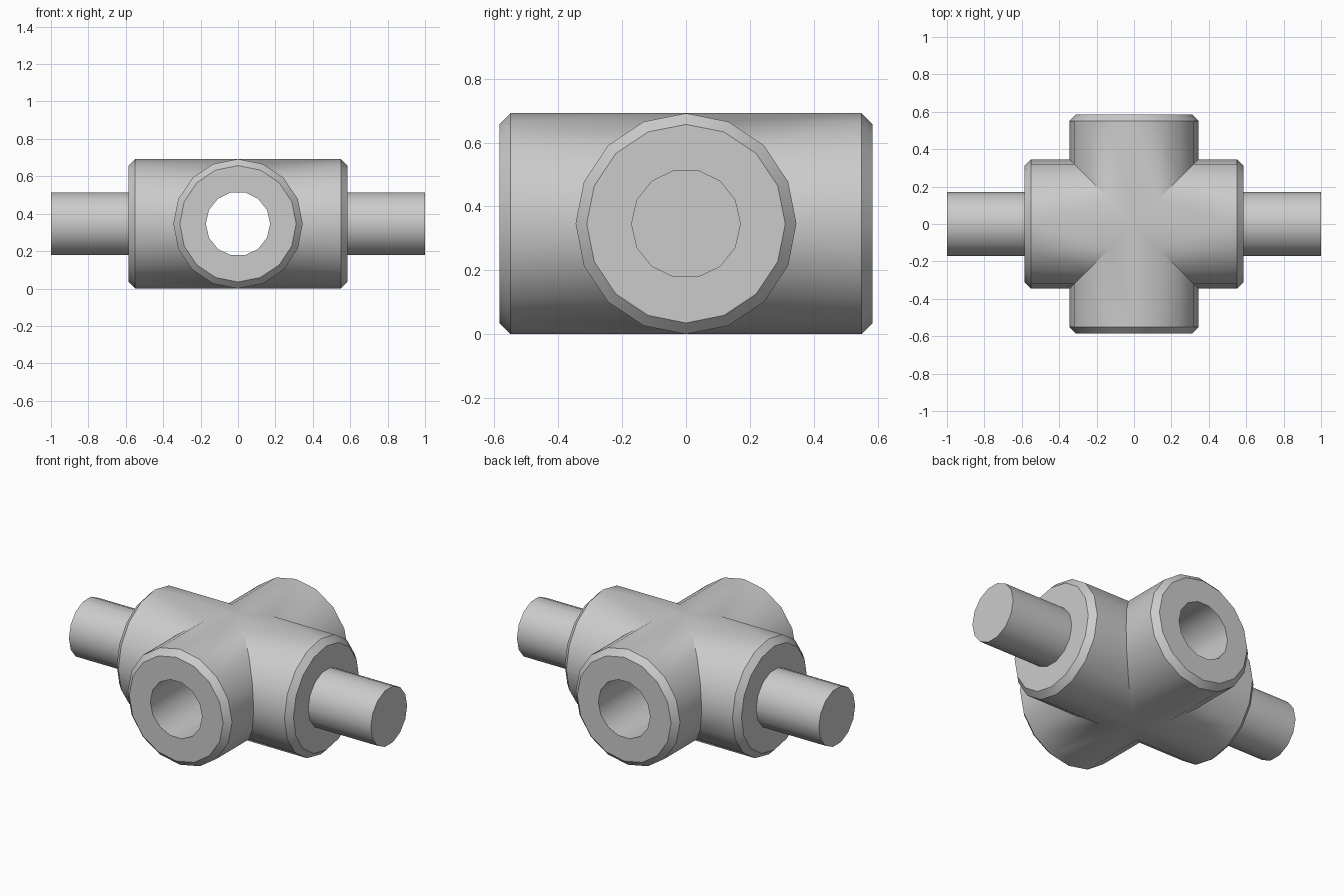
import bpy, math

if "Cube" in bpy.data.objects:
    bpy.data.objects.remove(bpy.data.objects["Cube"])

MID = 0.346      # height of the shared axis plane
BODY_R = 0.346
BODY_HALF = 0.585
BEVEL = 0.035
ROD_R = 0.172

grey = bpy.data.materials.new("light grey")
grey.use_nodes = True
grey.diffuse_color = (0.6, 0.6, 0.6, 1)
grey.node_tree.nodes["Principled BSDF"].inputs["Base Color"].default_value = (0.6, 0.6, 0.6, 1)


def lathe(name, profile, axis, sides, phase=0.0):
    """Closed solid turned about x or y from (position, radius) pairs."""
    verts = []
    for pos, r in profile:
        for i in range(sides):
            a = phase + math.tau * i / sides
            u, v = r * math.cos(a), MID + r * math.sin(a)
            verts.append((pos, u, v) if axis == "x" else (-u, pos, v))
    faces = [tuple(reversed(range(sides)))]
    for k in range(len(profile) - 1):
        for i in range(sides):
            j = (i + 1) % sides
            a, b = k * sides, (k + 1) * sides
            faces.append((a + i, a + j, b + j, b + i))
    faces.append(tuple(range(len(verts) - sides, len(verts))))
    mesh = bpy.data.meshes.new(name)
    mesh.from_pydata(verts, [], faces)
    mesh.materials.append(grey)
    obj = bpy.data.objects.new(name, mesh)
    bpy.context.collection.objects.link(obj)
    return obj


def select(obj):
    bpy.ops.object.select_all(action="DESELECT")
    obj.select_set(True)
    bpy.context.view_layer.objects.active = obj


def combine(target, tool, operation):
    mod = target.modifiers.new(operation, "BOOLEAN")
    mod.operation, mod.object, mod.solver = operation, tool, "EXACT"
    select(target)
    bpy.ops.object.modifier_apply(modifier=mod.name)
    bpy.data.objects.remove(tool)


# Cross-shaped body: two chamfered barrels joined, bored front to back
barrel = [(-BODY_HALF, BODY_R - BEVEL), (-BODY_HALF + BEVEL, BODY_R),
          (BODY_HALF - BEVEL, BODY_R), (BODY_HALF, BODY_R - BEVEL)]
body = lathe("cross_body", barrel, "x", 16)
combine(body, lathe("cross_barrel", barrel, "y", 16), "UNION")
combine(body, lathe("bore", [(-1, ROD_R), (1, ROD_R)], "y", 14), "DIFFERENCE")

# Side pins
left_pin = lathe("left_pin", [(BODY_HALF - 0.02, ROD_R), (1, ROD_R)], "x", 14)
right_pin = lathe("right_pin", [(-1, ROD_R), (-BODY_HALF + 0.02, ROD_R)], "x", 14)

for part in (body, left_pin, right_pin):
    select(part)
    bpy.ops.object.shade_smooth_by_angle(angle=math.radians(30))
